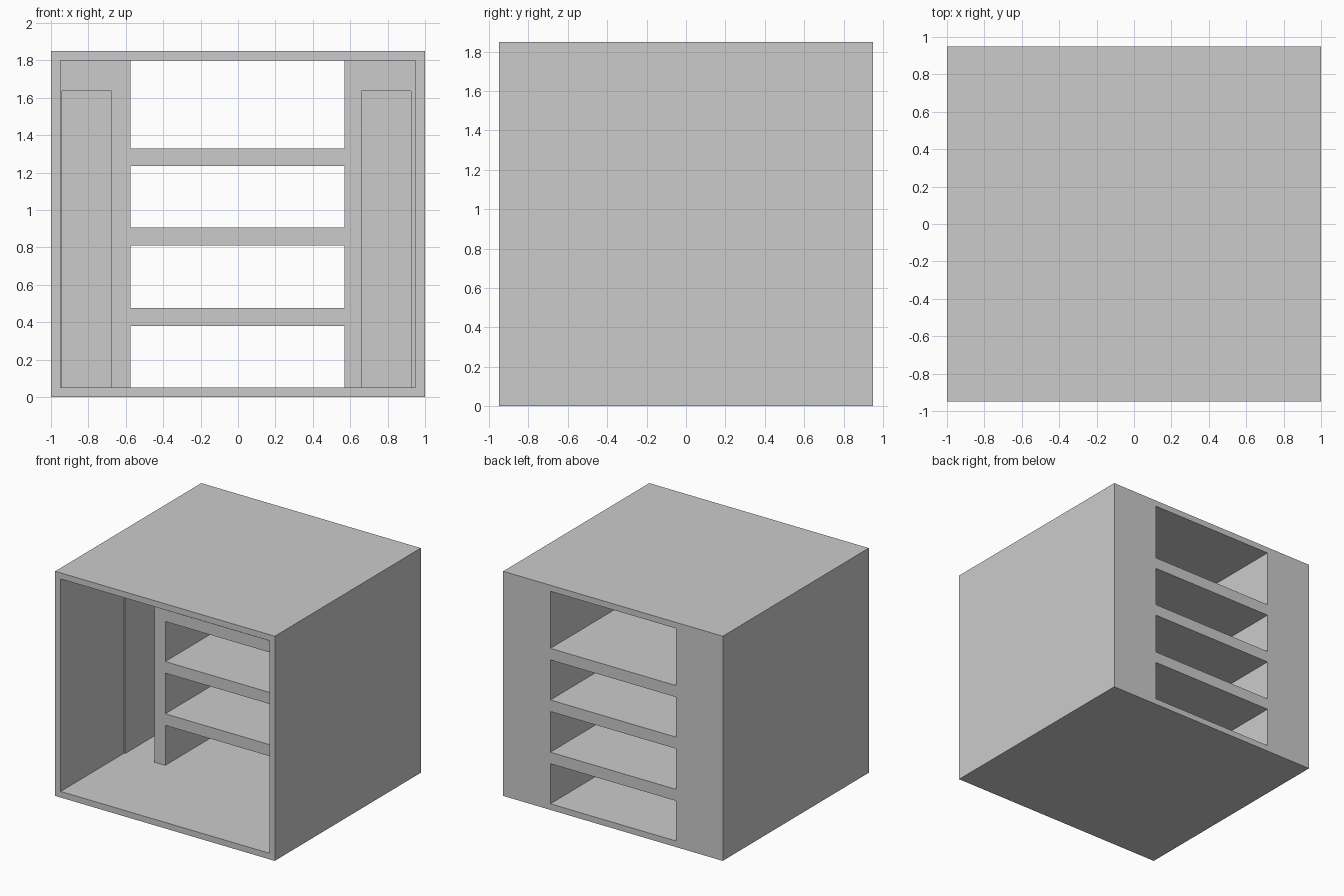
import bpy

cube = bpy.data.objects.get("Cube")
if cube:
    bpy.data.objects.remove(cube, do_unlink=True)

grey = bpy.data.materials.new("plain grey")
grey.use_nodes = True
COLOUR = (0.6, 0.6, 0.6, 1)
grey.diffuse_color = COLOUR
grey.node_tree.nodes["Principled BSDF"].inputs["Base Color"].default_value = COLOUR


def box(name, x, y, z):
    """Box from (min, max) pairs along each axis."""
    spans = (x, y, z)
    bpy.ops.mesh.primitive_cube_add(size=1, location=[(a + b) / 2 for a, b in spans])
    ob = bpy.context.object
    ob.name = name
    ob.scale = [b - a for a, b in spans]
    bpy.ops.object.transform_apply(location=True, rotation=False, scale=True)
    ob.data.materials.append(grey)
    return ob


FLOOR, CEILING = 0.05, 1.80
BLOCK_FRONT = -0.125   # front face of the shelf block
SHELF_BOTTOMS = (0.38, 0.81, 1.235)
SHELF_THICK = 0.095

# Outer case
cabinet = box("cabinet", (-1, 1), (-0.95, 0.95), (0, 1.85))

# Open front room
cutters = [box("room_cutter", (-0.95, 0.95), (-1.1, BLOCK_FRONT), (FLOOR, CEILING))]

# Tall closets either side of the shelves
for side, x in (("right", (-0.94, -0.675)), ("left", (0.66, 0.925))):
    cutters.append(box(side + "_closet_cutter", x, (BLOCK_FRONT - 0.1, 0.87), (FLOOR, 1.635)))

# Through openings between the shelves
bottoms = [FLOOR] + [s + SHELF_THICK for s in SHELF_BOTTOMS]
tops = list(SHELF_BOTTOMS) + [CEILING]
for z in zip(bottoms, tops):
    cutters.append(box("opening_cutter", (-0.575, 0.57), (BLOCK_FRONT - 0.1, 1.1), z))

# Carve the case, then drop the cutters
bpy.context.view_layer.objects.active = cabinet
for cutter in cutters:
    cutter.hide_render = True
    mod = cabinet.modifiers.new("carve", "BOOLEAN")
    mod.operation = "DIFFERENCE"
    mod.solver = "EXACT"
    mod.object = cutter
    bpy.ops.object.modifier_apply(modifier=mod.name)
    bpy.data.objects.remove(cutter, do_unlink=True)
